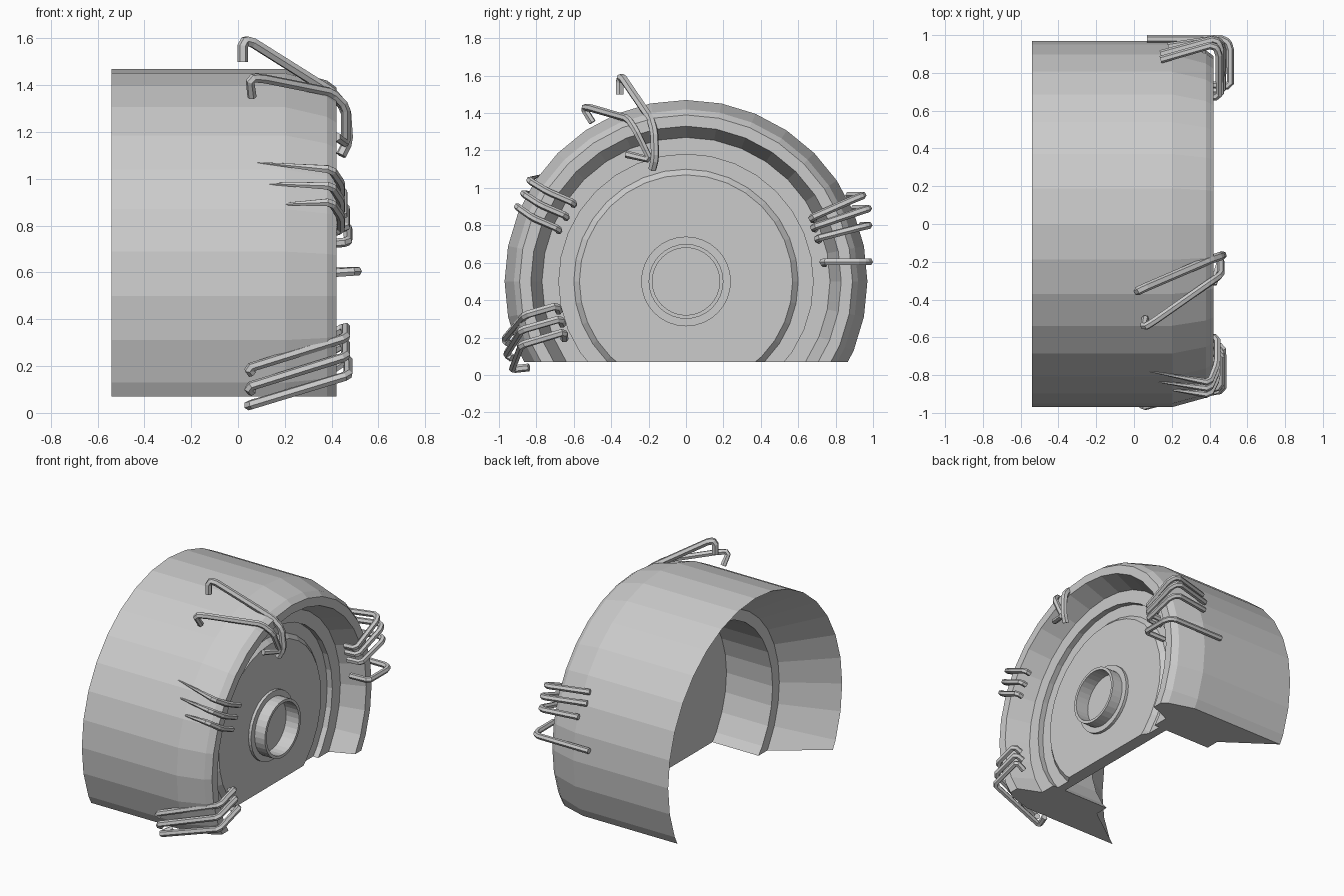
import bpy, bmesh, math
from mathutils import Vector

if "Cube" in bpy.data.objects:
    bpy.data.objects.remove(bpy.data.objects["Cube"])

AXIS = Vector((0, 0, 0.5))


def add_mesh(name, bm):
    me = bpy.data.meshes.new(name)
    bm.to_mesh(me)
    bm.free()
    ob = bpy.data.objects.new(name, me)
    bpy.context.collection.objects.link(ob)
    return ob


def lathe(name, profile, steps=32, closed=False, cut_z=None):
    """Spin (x, radius) points around the x axis, optionally cut flat below cut_z."""
    bm = bmesh.new()
    vs = [bm.verts.new((x, 0, AXIS.z + r)) for x, r in profile]
    es = [bm.edges.new(p) for p in zip(vs, vs[1:])]
    if closed:
        es.append(bm.edges.new((vs[-1], vs[0])))
    bmesh.ops.spin(bm, geom=vs + es, cent=AXIS, axis=(1, 0, 0),
                   angle=2 * math.pi, steps=steps)
    bmesh.ops.remove_doubles(bm, verts=bm.verts, dist=1e-4)
    if cut_z is not None:
        bmesh.ops.bisect_plane(bm, geom=bm.verts[:] + bm.edges[:] + bm.faces[:],
                               plane_co=(0, 0, cut_z), plane_no=(0, 0, 1), clear_inner=True)
        rim = [e for e in bm.edges if e.is_boundary]
        bmesh.ops.contextual_create(bm, geom=rim)
    bmesh.ops.recalc_face_normals(bm, faces=bm.faces)
    return add_mesh(name, bm)


def bar(name, points, radius=0.021, pointed=False):
    """Hexagonal bent bar with small chamfers at each bend."""
    pts = [Vector(p) for p in points]
    path = [pts[0]]
    for a, b, c in zip(pts, pts[1:], pts[2:]):
        for q in (a, c):
            d = q - b
            path.append(b + d.normalized() * min(0.018, d.length * 0.35))
    path.append(pts[-1])
    cu = bpy.data.curves.new(name, 'CURVE')
    cu.dimensions = '3D'
    cu.bevel_depth = radius
    cu.bevel_resolution = 1
    cu.use_fill_caps = True
    sp = cu.splines.new('POLY')
    sp.points.add(len(path) - 1)
    for p, co in zip(sp.points, path):
        p.co = (*co, 1)
    if pointed:
        sp.points[0].radius = 0.1
    tmp = bpy.data.objects.new(name + "_path", cu)
    bpy.context.collection.objects.link(tmp)
    dg = bpy.context.evaluated_depsgraph_get()
    me = bpy.data.meshes.new_from_object(tmp.evaluated_get(dg))
    bpy.data.objects.remove(tmp)
    for f in me.polygons:
        f.use_smooth = False
    ob = bpy.data.objects.new(name, me)
    bpy.context.collection.objects.link(ob)


# Drum: hollow at the back, stepped face at the front, flat base
lathe("drum", [(0.16, 0), (0.16, 0.68), (-0.20, 0.68), (-0.20, 0.755), (-0.54, 0.97),
               (0.20, 0.97), (0.38, 0.92), (0.42, 0.89), (0.42, 0.83), (0.26, 0.77),
               (0.26, 0.68), (0.22, 0.68), (0.22, 0.60), (0.25, 0.57), (0.25, 0)],
      cut_z=0.07)

# Hub: flange and open collar
lathe("hub", [(0.24, 0.24), (0.27, 0.24), (0.27, 0.20), (0.35, 0.20),
              (0.35, 0.18), (0.24, 0.18)], closed=True)

# Lower front hooks
bar("lower_hook_1", [(.41, -.68, .34), (.46, -.69, .37), (.46, -.86, .32),
                     (.04, -.97, .19), (.06, -.95, .17)])
bar("lower_hook_2", [(.41, -.66, .27), (.46, -.67, .30), (.46, -.88, .24),
                     (.04, -.96, .11), (.06, -.93, .09)])
bar("lower_hook_3", [(.41, -.65, .19), (.47, -.65, .23), (.47, -.88, .16),
                     (.04, -.93, .03), (.07, -.84, .04)])

# Pointed hooks on the front side
for i, (x, y, z) in enumerate([(.08, -.78, 1.07), (.09, -.83, .98), (.14, -.87, .89)]):
    dy, dz = -.04 * i, -.07 * i
    bar(f"side_spike_{i + 1}", [(x, y, z), (.40, -.84 + dy * .8, 1.04 + dz),
                                (.44, -.74 + dy, .98 + dz), (.44, -.60 + dy, .92 + dz),
                                (.40, -.60 + dy, .91 + dz)], 0.019, True)

# Hooks on the far side: tip, outer corner, inner corner
for i, (tx, ty, x, y, z, yi, zi) in enumerate([
        (.14, .87, .45, .95, .96, .67, .84), (.14, .90, .46, .98, .89, .68, .79),
        (.18, .94, .47, .98, .80, .70, .73), (.07, .98, .51, .98, .605, .73, .605)]):
    bar(f"far_hook_{i + 1}", [(tx, ty, z), (x - .03, y, z), (x, y - .04, z - (z - zi) * .12),
                              (x, yi, zi), (.36, yi + .01, zi - .01)], 0.02)

# Two long hooks on top
bar("top_hook_1", [(.02, -.355, 1.50), (.02, -.355, 1.585), (.05, -.34, 1.59),
                   (.40, -.19, 1.37), (.46, -.17, 1.30), (.47, -.165, 1.16),
                   (.44, -.18, 1.10)], 0.023)
bar("top_hook_2", [(.06, -.50, 1.35), (.05, -.55, 1.43), (.10, -.52, 1.43),
                   (.40, -.31, 1.37), (.46, -.27, 1.31), (.46, -.19, 1.15),
                   (.42, -.32, 1.18)], 0.02)
